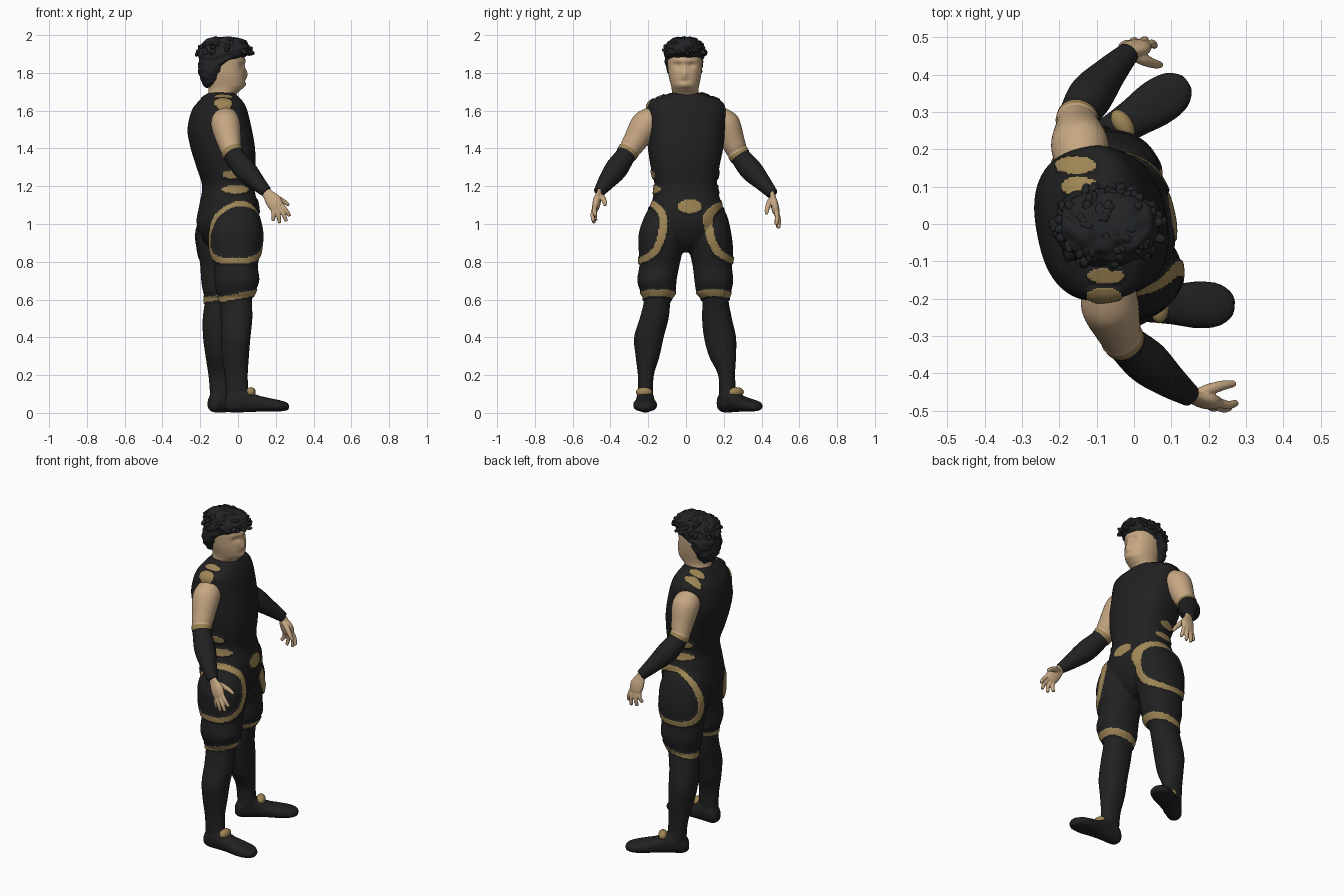
import bpy, bmesh, math, random
from mathutils import Vector, Matrix, noise

random.seed(4)
Z = Vector((0, 0, 1))


def material(name, col):
    m = bpy.data.materials.new(name)
    m.diffuse_color = (*col, 1)
    return m


BLACK, GOLD, SKIN, HAIR = range(4)
MATS = [material("black cloth", (0.015, 0.015, 0.015)), material("dull gold", (0.34, 0.235, 0.09)),
        material("skin", (0.56, 0.385, 0.225)), material("dark hair", (0.016, 0.017, 0.019))]


def finish(bm, name, mat):
    bmesh.ops.recalc_face_normals(bm, faces=bm.faces)
    me = bpy.data.meshes.new(name)
    bm.to_mesh(me)
    bm.free()
    ob = bpy.data.objects.new(name, me)
    bpy.context.collection.objects.link(ob)
    for m in MATS:
        me.materials.append(m)
    for p in me.polygons:
        p.material_index, p.use_smooth = mat, True
    return ob


def spline(a, b, c, d, t):
    return 0.5 * (2 * b + (c - a) * t + (2 * a - 5 * b + 4 * c - d) * t * t + (3 * b - a - 3 * c + d) * t ** 3)


def loft(bm, secs, power=2, seg=40, sub=6):
    """Skin smooth rings through (centre, u axis, v axis) sections; returns {face: path position}."""
    rings, where, last = [], {}, len(secs) - 1
    for k in range(last * sub + 1):
        i, t = min(k // sub, last - 1), k / sub - min(k // sub, last - 1)
        q = [secs[min(max(i + j, 0), last)] for j in (-1, 0, 1, 2)]
        c, u, v = (spline(q[0][m], q[1][m], q[2][m], q[3][m], t) for m in range(3))
        ring = []
        for s in range(seg):
            a = 2 * math.pi * s / seg
            x, y = math.cos(a), math.sin(a)
            f = (abs(x) ** power + abs(y) ** power) ** (-1 / power)
            ring.append(bm.verts.new(c + u * x * f + v * y * f))
        rings.append(ring)
    for k in range(len(rings) - 1):
        for s in range(seg):
            e = (s + 1) % seg
            f = bm.faces.new((rings[k][s], rings[k][e], rings[k + 1][e], rings[k + 1][s]))
            where[f] = (k + 0.5) / sub
    bm.faces.new(rings[0][::-1])
    bm.faces.new(rings[-1])
    return where


def level(rows, yaw=0):
    """Horizontal sections from rows of z, x min, x max, y min, y max."""
    r = Matrix.Rotation(yaw, 3, 'Z')
    return [(Vector(((a + b) / 2, (c + d) / 2, z)), r @ Vector(((b - a) / 2, 0, 0)),
             r @ Vector((0, (d - c) / 2, 0))) for z, a, b, c, d in rows]


def tube(rows, flat=1.0, ref=Vector((0, 1, 0))):
    """Sections across a path of x, y, z, radius; flat squashes along ref."""
    pts = [Vector(r[:3]) for r in rows]
    out = []
    for i, p in enumerate(pts):
        t = (pts[min(i + 1, len(pts) - 1)] - pts[max(i - 1, 0)]).normalized()
        u = t.cross(ref).normalized()
        out.append((p, u * rows[i][3], u.cross(t) * rows[i][3] * flat))
    return out


def fuse(ob, voxel, smooth):
    m = ob.modifiers.new("fuse", 'REMESH')
    m.mode, m.voxel_size, m.use_smooth_shade = 'VOXEL', voxel, True
    s = ob.modifiers.new("soften", 'SMOOTH')
    s.iterations, s.factor = smooth, 0.5
    bpy.context.view_layer.update()
    ob.data = bpy.data.meshes.new_from_object(ob.evaluated_get(bpy.context.evaluated_depsgraph_get()))
    ob.modifiers.clear()


# Body suit: torso, baggy shorts, stockings and shoes
bm = bmesh.new()
loft(bm, level([(0.85, -0.10, 0.0, -0.05, 0.05), (0.9, -0.17, 0.06, -0.11, 0.11), (1.0, -0.215, 0.105, -0.17, 0.17),
                (1.1, -0.2, 0.1, -0.18, 0.185), (1.2, -0.185, 0.08, -0.165, 0.163), (1.3, -0.215, 0.088, -0.185, 0.175),
                (1.4, -0.245, 0.085, -0.2, 0.195), (1.5, -0.262, 0.068, -0.205, 0.205),
                (1.6, -0.238, 0.042, -0.207, 0.21), (1.645, -0.205, 0.02, -0.195, 0.195),
                (1.672, -0.18, 0.0, -0.14, 0.14), (1.695, -0.155, -0.02, -0.08, 0.075)], 0.19), 2.5, 56)
loft(bm, level([(1.1, -0.09, 0.07, -0.18, -0.05), (1.05, -0.125, 0.105, -0.215, -0.03), (0.95, -0.15, 0.128, -0.25, -0.01),
                (0.85, -0.145, 0.12, -0.25, -0.02), (0.78, -0.125, 0.105, -0.247, -0.035), (0.7, -0.125, 0.113, -0.258, -0.05),
                (0.64, -0.115, 0.09, -0.24, -0.055), (0.6, -0.098, 0.075, -0.222, -0.08), (0.5, -0.092, 0.076, -0.245, -0.092),
                (0.4, -0.09, 0.066, -0.275, -0.118), (0.3, -0.085, 0.058, -0.267, -0.14), (0.2, -0.07, 0.052, -0.255, -0.17),
                (0.1, -0.062, 0.055, -0.255, -0.175), (0.03, -0.06, 0.05, -0.25, -0.18)]), 2.2)
loft(bm, level([(1.1, -0.17, 0.0, 0.05, 0.18), (1.05, -0.2, 0.04, 0.03, 0.215), (0.95, -0.222, 0.07, 0.01, 0.24),
                (0.85, -0.21, 0.06, 0.02, 0.25), (0.78, -0.2, 0.045, 0.035, 0.243), (0.7, -0.195, 0.045, 0.045, 0.25),
                (0.64, -0.185, 0.02, 0.055, 0.238), (0.6, -0.175, 0.0, 0.085, 0.225), (0.5, -0.187, -0.02, 0.085, 0.243),
                (0.4, -0.185, -0.03, 0.095, 0.265), (0.3, -0.172, -0.035, 0.122, 0.265), (0.2, -0.157, -0.04, 0.17, 0.26),
                (0.1, -0.148, -0.04, 0.175, 0.265), (0.03, -0.14, -0.04, 0.18, 0.26)]), 2.2)
for heel, toe in (((-0.07, -0.215), (0.27, -0.217)), ((-0.15, 0.185), (0.145, 0.38))):
    h, d = Vector((*heel, 0)), Vector((toe[0] - heel[0], toe[1] - heel[1], 0))
    side = d.cross(Z).normalized()
    loft(bm, [(h + d * t + Z * (lo + hi) / 2, side * w, Z * (hi - lo) / 2) for t, w, lo, hi in
              [(0, 0.025, 0.02, 0.07), (0.08, 0.043, 0.003, 0.11), (0.3, 0.047, 0.003, 0.125), (0.5, 0.053, 0.006, 0.095),
               (0.7, 0.063, 0.006, 0.078), (0.87, 0.058, 0.008, 0.066), (0.97, 0.035, 0.013, 0.055), (1.0, 0.015, 0.02, 0.045)]], 2.4)
suit = finish(bm, "body_suit", BLACK)
fuse(suit, 0.0075, 5)


def oval(a, b, a0, b0, ra, rb):
    return ((a - a0) / ra) ** 2 + ((b - b0) / rb) ** 2 < 1


def is_gold(p):
    x, y, z = p
    side = -1 if y < 0 else 1
    cx, cy = (-0.01, -0.13) if side < 0 else (-0.08, 0.13)
    if 0.77 < z < 1.14 and abs(y) > 0.03:      # hip loops
        u = math.atan2(x - cx, (y - cy) * side)
        r = (abs((u - 0.15 - 1.5 * (z - 0.95)) / 1.6) ** 3 + abs((z - 0.955) / 0.165) ** 3) ** (1 / 3)
        if 0.81 < r < 1:
            return True
    if abs(z - 0.618 - 0.2 * (x - cx)) < 0.016:    # hem bands
        return True
    if abs(y) > 0.11 and (oval(x, z, cx - 0.02, 1.262, 0.05, 0.022) or oval(x, z, cx - 0.005, 1.183, 0.07, 0.022)):
        return True                            # waist ribs
    if x > 0.03 and oval(y, z, 0.02, 1.093, 0.062, 0.037):   # buckle
        return True
    return z > 1.58 and any(oval(x, y, *o) for o in ((-0.155, 0.155, 0.052, 0.023), (-0.145, 0.1, 0.048, 0.024),
                                                     (-0.075, -0.137, 0.048, 0.02), (-0.08, -0.188, 0.045, 0.02)))


# Raise the gold trim slightly above the cloth
me = suit.data
trim = set()
for p in me.polygons:
    p.material_index = GOLD if is_gold(p.center) else BLACK
    if p.material_index == GOLD:
        trim.update(p.vertices)
shift = {i: me.vertices[i].normal * 0.007 for i in trim}
for i, s in shift.items():
    me.vertices[i].co += s

# Ankle clasps
for name, pos, turn in (("ankle_clasp_a", (0.068, -0.222, 0.11), 0.0), ("ankle_clasp_b", (-0.03, 0.267, 0.11), 0.58)):
    bm = bmesh.new()
    mat = Matrix.Translation(pos) @ Matrix.Rotation(turn, 4, 'Z') @ Matrix.Diagonal((0.026, 0.044, 0.026, 1))
    bmesh.ops.create_uvsphere(bm, u_segments=20, v_segments=12, radius=1, matrix=mat)
    finish(bm, name, GOLD)

# Arms: bare upper arm, gold elbow band, black sleeve
ARMS = {"a": [(-0.07, -0.15, 1.57, 0.065), (-0.065, -0.215, 1.525, 0.077), (-0.045, -0.275, 1.43, 0.063),
              (-0.025, -0.315, 1.37, 0.053), (0.035, -0.37, 1.29, 0.06), (0.095, -0.42, 1.225, 0.046),
              (0.15, -0.46, 1.17, 0.03)],
        "b": [(-0.14, 0.15, 1.57, 0.065), (-0.145, 0.21, 1.525, 0.077), (-0.15, 0.255, 1.42, 0.061),
              (-0.15, 0.285, 1.36, 0.053), (-0.115, 0.345, 1.285, 0.06), (-0.065, 0.405, 1.22, 0.045),
              (-0.015, 0.458, 1.16, 0.03)]}
for k, rows in ARMS.items():
    bm = bmesh.new()
    where = loft(bm, tube(rows, ref=Vector((1, 0, 0))), sub=10)
    tag = [BLACK if where.get(f, 9) > 3.0 else GOLD if where[f] > 2.7 else SKIN for f in bm.faces]
    for v in {v for f, t in zip(bm.faces, tag) if t == GOLD for v in f.verts}:
        c = sum((Vector(rows[j][:3]) for j in (2, 3)), Vector()) / 2
        v.co += (v.co - c).normalized() * 0.004
    arm = finish(bm, "arm_" + k, SKIN)
    for p, t in zip(arm.data.polygons, tag):
        p.material_index = t

# Hands: flat palm, four spread fingers and a thumb, relative to the wrist
FINGERS = [((0.075, -0.018, -0.065), (0.122, -0.02, -0.125)), ((0.066, -0.024, -0.08), (0.105, -0.032, -0.152)),
           ((0.05, -0.024, -0.09), (0.07, -0.028, -0.162)), ((0.034, -0.018, -0.09), (0.036, -0.018, -0.15))]
for k, tilt, flip in (("a", 0.0, 1), ("b", 0.36, -1)):
    place = Matrix.Translation(ARMS[k][-1][:3]) @ Matrix.Rotation(tilt, 4, 'Y') @ Matrix.Diagonal((1, flip, 1, 1))
    bm = bmesh.new()
    loft(bm, tube([(-0.02, 0.01, 0.02, 0.026), (0.005, 0, -0.01, 0.028), (0.035, -0.01, -0.045, 0.041),
                   (0.056, -0.018, -0.078, 0.038), (0.064, -0.02, -0.09, 0.024)], 0.5), 2.3, 24)
    for a, b in FINGERS:
        a, b = Vector(a), Vector(b)
        mid = (a + b) / 2 + Vector((0.004, -0.006, 0))
        loft(bm, tube([(*(a + (a - b) * 0.3), 0.011), (*a, 0.0125), (*mid, 0.0115), (*b, 0.0095),
                       (*(b + (b - a) * 0.05), 0.004)]), 2, 12, 4)
    loft(bm, tube([(0.01, 0, -0.02, 0.014), (0.05, 0.016, -0.03, 0.016), (0.09, 0.028, -0.05, 0.013),
                   (0.117, 0.032, -0.068, 0.009), (0.121, 0.032, -0.071, 0.004)]), 2, 12, 4)
    bm.transform(place)
    fuse(finish(bm, "hand_" + k, SKIN), 0.0035, 2)
    for p in bpy.data.objects["hand_" + k].data.polygons:
        p.material_index = SKIN

# Head and neck, with brow, sockets, nose and chin pushed into the face
bm = bmesh.new()
loft(bm, level([(1.62, -0.165, -0.03, -0.075, 0.07), (1.68, -0.16, -0.012, -0.073, 0.066), (1.71, -0.155, 0.016, -0.075, 0.066),
                (1.735, -0.158, 0.037, -0.08, 0.07), (1.78, -0.165, 0.04, -0.091, 0.079), (1.83, -0.17, 0.036, -0.097, 0.085),
                (1.88, -0.175, 0.034, -0.098, 0.086), (1.93, -0.165, 0.02, -0.088, 0.076), (1.965, -0.12, -0.03, -0.04, 0.03)]),
     2.15, 64, 8)
for v in bm.verts:
    x, y, z = v.co
    if x > -0.04:
        g = lambda y0, z0, a, b: math.exp(-((y + 0.008 - y0) / a) ** 2 - ((z - z0) / b) ** 2)
        v.co.x += 0.012 * g(0, 1.795, 0.016, 0.025) - 0.012 * (g(0.037, 1.84, 0.02, 0.015) + g(-0.037, 1.84, 0.02, 0.015)) \
            + 0.006 * g(0, 1.865, 0.06, 0.012) + 0.004 * g(0, 1.735, 0.025, 0.015) - 0.005 * g(0, 1.757, 0.03, 0.008)
finish(bm, "head", SKIN)

# Hair: rough tousled cap plus small locks
bm = bmesh.new()
loft(bm, level([(1.72, -0.165, -0.125, -0.04, 0.03), (1.75, -0.188, -0.1, -0.07, 0.058), (1.79, -0.205, -0.075, -0.097, 0.08),
                (1.84, -0.208, -0.045, -0.106, 0.09), (1.875, -0.207, 0.02, -0.108, 0.092), (1.905, -0.206, 0.06, -0.109, 0.093),
                (1.945, -0.195, 0.06, -0.1, 0.085), (1.975, -0.165, 0.035, -0.075, 0.06), (1.987, -0.12, 0.0, -0.04, 0.03)]),
     2.2, 72, 8)
bm.normal_update()
for v in bm.verts:
    q = v.co * 26
    v.co += (v.co - Vector((-0.07, -0.008, 1.87))).normalized() * 0.011 * noise.noise(Vector((q.x, q.y, q.z * 1.6)))
for i in range(90):
    a, e = random.uniform(0, 2 * math.pi), random.uniform(0.05, 1.2)
    front = math.cos(a) * math.cos(e)
    p = Vector((-0.072 + 0.133 * front, -0.008 + 0.099 * math.sin(a) * math.cos(e), 1.895 + 0.085 * math.sin(e)))
    d = Vector((0.7 * math.cos(a) + 0.3, math.sin(a), random.uniform(-0.7, 0.2))).normalized()
    up = Vector((front, math.sin(a) * math.cos(e), math.sin(e))) * 0.006
    s = random.uniform(0.02, 0.03)
    rows = [(*(p - d * s), 0.006), (*(p + up), 0.014), (*(p + d * s * 0.7 + up), 0.009), (*(p + d * s), 0.002)]
    loft(bm, tube(rows, 0.8, Vector((0.1, 0.2, 1)).normalized()), 2, 8, 3)
for v in bm.verts:
    v.co.z = min(v.co.z, 2.0)
finish(bm, "hair", HAIR)
